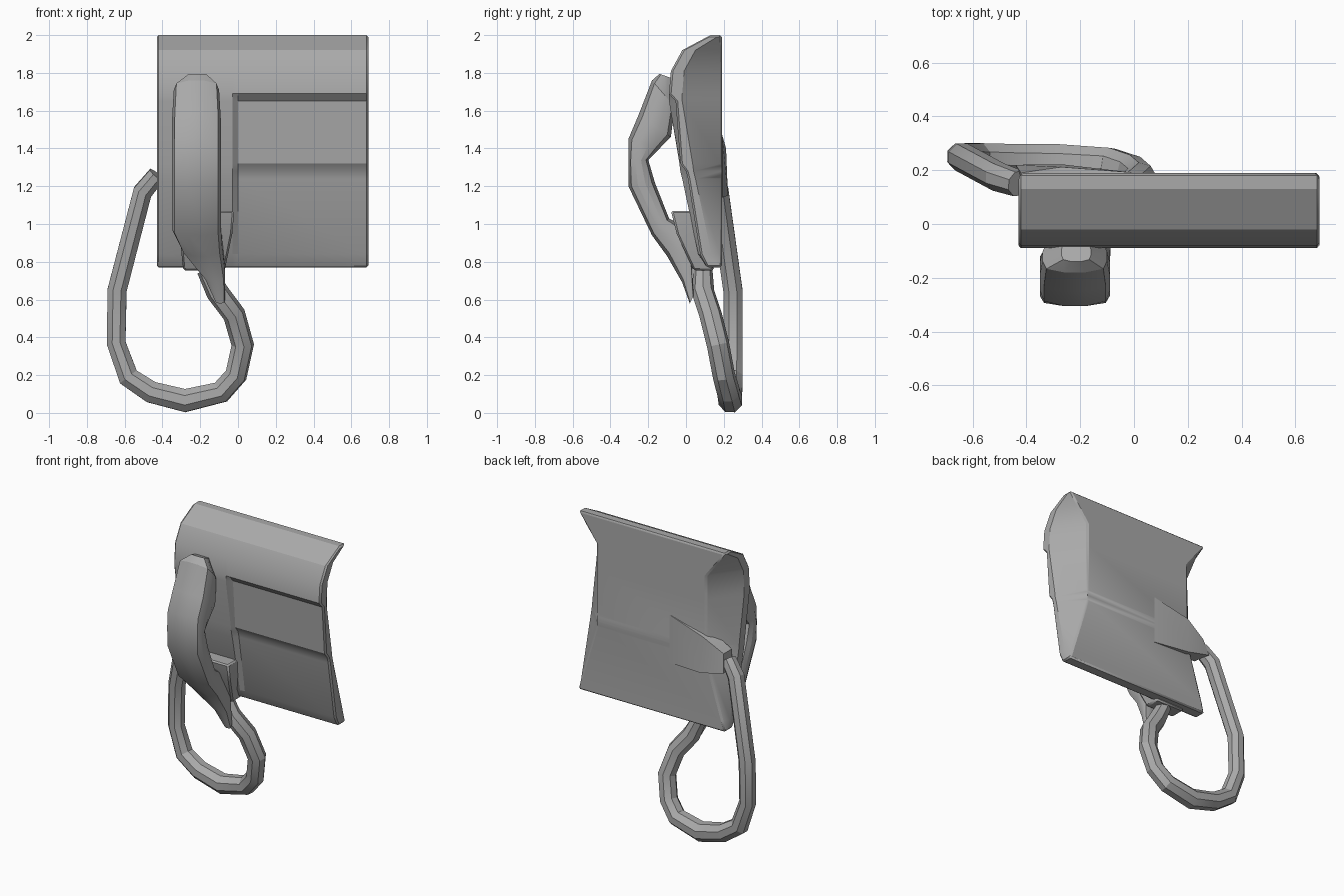
import bpy
import bmesh
from math import cos, sin, pi, radians
from mathutils import Vector

cube = bpy.data.objects.get("Cube")
if cube:
    bpy.data.objects.remove(cube)

grey = bpy.data.materials.new("plain grey")
grey.use_nodes = True
colour = (0.4, 0.4, 0.4, 1)
grey.diffuse_color = colour
grey.node_tree.nodes["Principled BSDF"].inputs["Base Color"].default_value = colour


def finish(ob, angle=25):
    bpy.ops.object.select_all(action="DESELECT")
    ob.select_set(True)
    bpy.context.view_layer.objects.active = ob
    bpy.ops.object.shade_smooth_by_angle(angle=radians(angle))


def loft(name, rings, bevel=0):
    """Skin a list of equal-length point rings and cap both ends."""
    bm = bmesh.new()
    rows = [[bm.verts.new(p) for p in ring] for ring in rings]
    n = len(rows[0])
    for a, b in zip(rows, rows[1:]):
        for i in range(n):
            j = (i + 1) % n
            bm.faces.new((a[i], a[j], b[j], b[i]))
    bm.faces.new(rows[0])
    bm.faces.new(rows[-1])
    bmesh.ops.recalc_face_normals(bm, faces=bm.faces)
    mesh = bpy.data.meshes.new(name)
    bm.to_mesh(mesh)
    bm.free()
    mesh.materials.append(grey)
    ob = bpy.data.objects.new(name, mesh)
    bpy.context.collection.objects.link(ob)
    if bevel:
        mod = ob.modifiers.new("soft edges", "BEVEL")
        mod.width = bevel
        mod.segments = 1
        mod.limit_method = "ANGLE"
        mod.angle_limit = radians(50)
    finish(ob)
    return ob


# Wall body: height, front depth, panel recess, inset of the back corners
LEFT, RIGHT, BACK = -0.43, 0.69, 0.19
levels = [
    (2.0, 0.13, 0, 0), (1.92, -0.02, 0, 0.06), (1.81, -0.08, 0, 0.145),
    (1.69, -0.09, 0, 0.145), (1.65, -0.09, 0.035, 0.145),
    (1.32, -0.035, 0.005, 0.145), (1.28, -0.03, 0.03, 0.145),
    (1.24, -0.02, 0.03, 0.145), (0.84, 0.065, 0.01, 0.02), (0.77, 0.11, 0, 0),
]
rings = []
for z, front, recess, inset in levels:
    side = min(front + 0.07, BACK - 0.01)
    rings.append([
        (LEFT, front, z), (-0.03, front, z), (0, front + recess, z),
        (RIGHT, front + recess, z), (RIGHT, side, z),
        (RIGHT - inset, BACK, z), (LEFT + inset, BACK, z), (LEFT, side, z),
    ])
loft("wall_body", rings, bevel=0.01)

# Handset: outer and inner edge of each section, then its width limits
sections = [
    ((-0.14, 1.795), (-0.07, 1.77), -0.27, -0.16),
    ((-0.18, 1.76), (-0.06, 1.62), -0.34, -0.10),
    ((-0.25, 1.58), (-0.08, 1.46), -0.35, -0.09),
    ((-0.305, 1.45), (-0.14, 1.40), -0.35, -0.09),
    ((-0.305, 1.33), (-0.20, 1.34), -0.35, -0.09),
    ((-0.305, 1.20), (-0.165, 1.22), -0.35, -0.09),
    ((-0.18, 0.94), (-0.09, 1.03), -0.35, -0.09),
    ((-0.10, 0.83), (0.00, 0.98), -0.30, -0.085),
    ((-0.02, 0.69), (0.03, 0.84), -0.18, -0.07),
    ((0.02, 0.58), (0.04, 0.62), -0.12, -0.07),
]
rings = []
for outer, inner, x0, x1 in sections:
    o, i = Vector((0, *outer)), Vector((0, *inner))
    ring = []
    for k in range(12):
        # Squared-off oval cross-section
        a = 2 * pi * (k + 0.5) / 12
        u = max(-1, min(1, 1.25 * cos(a)))
        v = max(-1, min(1, 1.1 * sin(a)))
        p = o.lerp(i, (1 + v) / 2)
        p.x = (x0 + x1) / 2 + u * (x1 - x0) / 2
        ring.append(p)
    rings.append(ring)
loft("handset", rings)


def slab(x0, x1, y0, y1, z):
    return [(x0, y0, z), (x1, y0, z), (x1, y1, z), (x0, y1, z)]


# Cradle block behind the lower end of the handset
loft("handset_cradle", [
    slab(-0.32, -0.02, -0.08, 0.08, 1.07),
    slab(-0.31, -0.03, -0.05, 0.1, 0.95),
    slab(-0.29, -0.07, 0.04, 0.15, 0.755),
], bevel=0.01)

# Wedge on the back where the cord enters
loft("cord_socket", [
    [(-0.01, 0.17, 1.14), (-0.01, 0.17, 1.47), (-0.01, 0.192, 1.47), (-0.01, 0.192, 1.14)],
    [(-0.27, 0.15, 1.15), (-0.27, 0.13, 1.42), (-0.27, 0.212, 1.40), (-0.27, 0.222, 1.15)],
    [(-0.42, 0.10, 1.19), (-0.42, 0.10, 1.31), (-0.42, 0.19, 1.31), (-0.44, 0.22, 1.19)],
])

# Hanging cord: position and radius along its path
path = [
    (-0.17, 0.09, 0.76, 0.05), (-0.11, 0.09, 0.64, 0.06),
    (-0.02, 0.13, 0.52, 0.06), (0.025, 0.17, 0.36, 0.06),
    (-0.01, 0.2, 0.2, 0.06), (-0.09, 0.225, 0.11, 0.062),
    (-0.28, 0.235, 0.065, 0.066), (-0.46, 0.24, 0.11, 0.062),
    (-0.58, 0.245, 0.19, 0.06), (-0.645, 0.25, 0.37, 0.054),
    (-0.64, 0.248, 0.65, 0.055), (-0.505, 0.175, 1.17, 0.055),
    (-0.43, 0.15, 1.26, 0.05),
]
curve = bpy.data.curves.new("cord", "CURVE")
curve.dimensions = "3D"
curve.bevel_depth = 1
curve.bevel_resolution = 2
curve.use_fill_caps = True
spline = curve.splines.new("POLY")
spline.points.add(len(path) - 1)
for point, (x, y, z, r) in zip(spline.points, path):
    point.co = (x, y, z, 1)
    point.radius = r
curve.materials.append(grey)
cord = bpy.data.objects.new("cord", curve)
bpy.context.collection.objects.link(cord)
bpy.ops.object.select_all(action="DESELECT")
cord.select_set(True)
bpy.context.view_layer.objects.active = cord
bpy.ops.object.convert(target="MESH")
finish(bpy.context.view_layer.objects.active)
